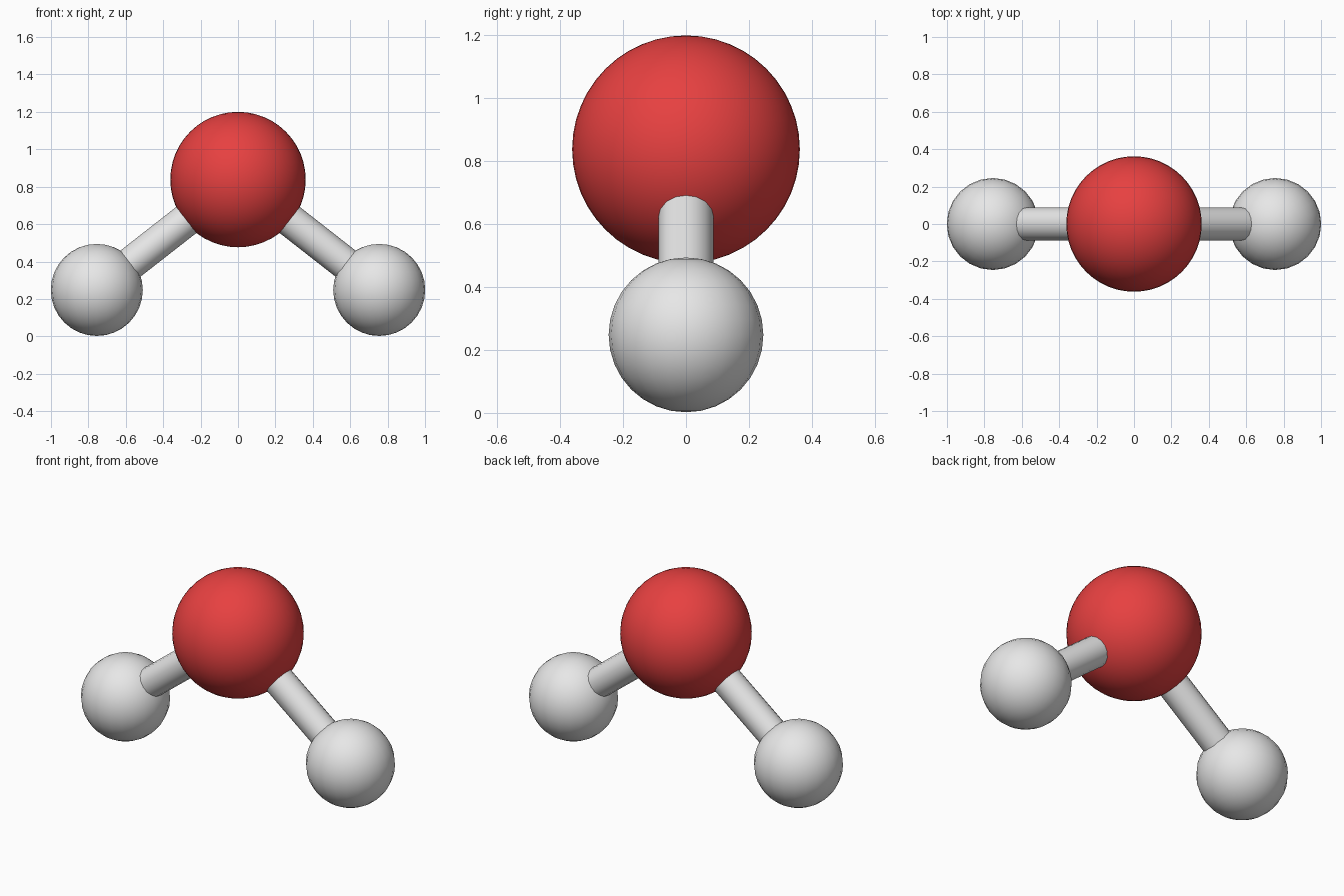
import bpy
import math
from mathutils import Vector

if "Cube" in bpy.data.objects:
    bpy.data.objects.remove(bpy.data.objects["Cube"])


def material(name, color):
    m = bpy.data.materials.new(name)
    m.diffuse_color = (*color, 1.0)
    m.use_nodes = True
    m.node_tree.nodes["Principled BSDF"].inputs["Base Color"].default_value = m.diffuse_color
    return m


red = material("red", (0.8, 0.052, 0.052))
light_grey = material("light grey", (0.8, 0.8, 0.8))


def finish(name, mat):
    ob = bpy.context.object
    ob.name = name
    ob.data.materials.append(mat)
    bpy.ops.object.shade_smooth_by_angle(angle=math.radians(40))


def ball(name, centre, radius, segments, rings, mat):
    bpy.ops.mesh.primitive_uv_sphere_add(
        segments=segments, ring_count=rings, radius=radius, location=centre)
    finish(name, mat)


def rod(name, a, b, radius, mat):
    d = b - a
    bpy.ops.mesh.primitive_cylinder_add(
        vertices=16, radius=radius, depth=d.length, location=(a + b) / 2,
        rotation=d.to_track_quat('Z', 'Y').to_euler())
    finish(name, mat)


# Large central atom
centre = Vector((0, 0, 0.838))
ball("large_atom", centre, 0.362, 48, 24, red)

# Small atoms and the bonds that join them to the centre
for side, sign in (("left", -1), ("right", 1)):
    end = Vector((sign * 0.755, 0, 0.248))
    ball("small_atom_" + side, end, 0.246, 24, 16, light_grey)
    rod("bond_" + side, centre, end, 0.088, light_grey)
